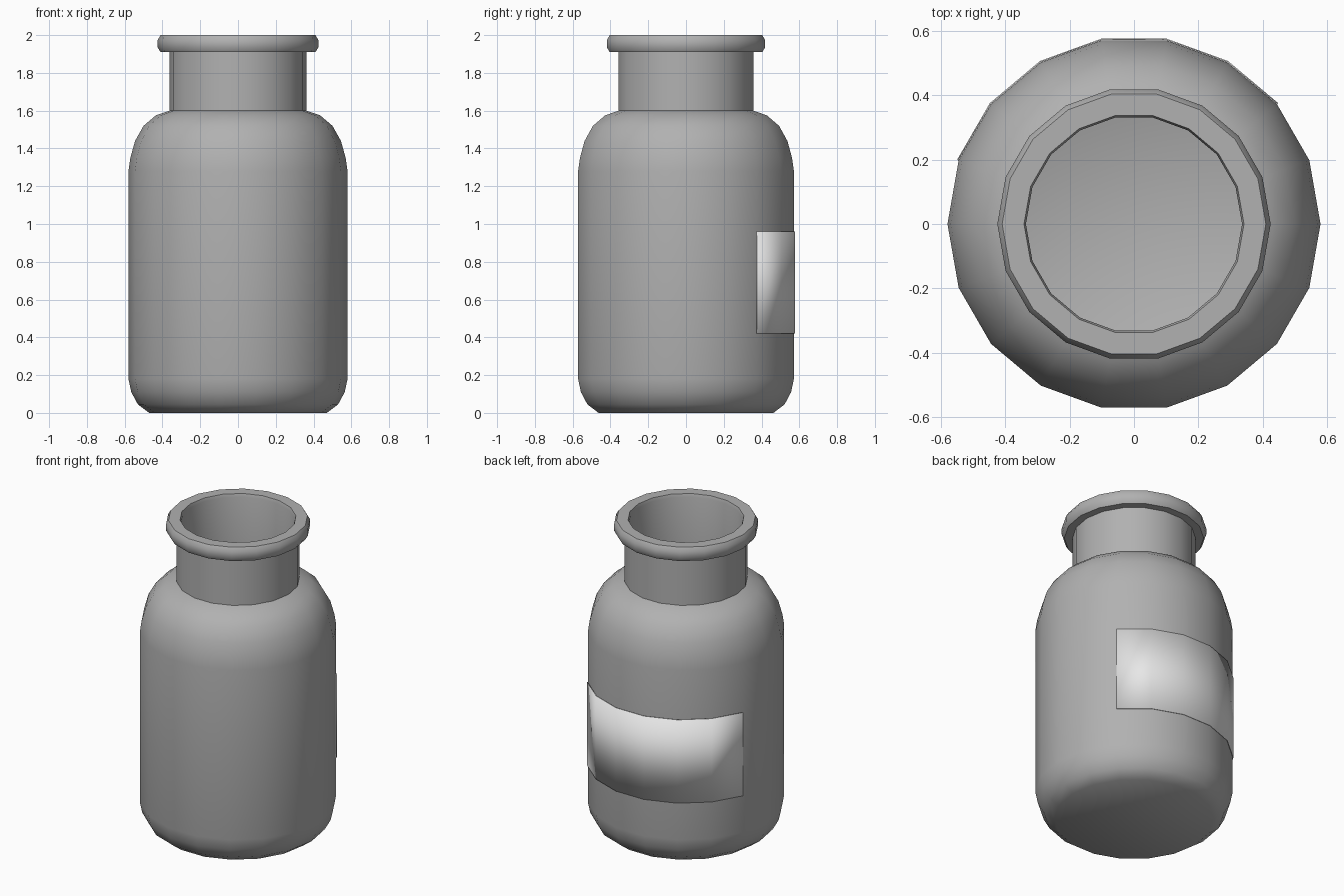
import bpy, bmesh, math

cube = bpy.data.objects.get("Cube")
if cube:
    bpy.data.objects.remove(cube, do_unlink=True)

SIDES = 18
STEP = 2 * math.pi / SIDES


def make_material(name, value):
    mat = bpy.data.materials.new(name)
    mat.use_nodes = True
    colour = (value, value, value, 1)
    mat.diffuse_color = colour
    mat.node_tree.nodes["Principled BSDF"].inputs["Base Color"].default_value = colour
    return mat


def sweep(name, profile, mat, first=0, count=SIDES, caps=False):
    """Turn a (radius, height) profile around z, starting at side number first."""
    bm = bmesh.new()
    full = count == SIDES
    rings = []
    for i in range(count if full else count + 1):
        a = (first + i) * STEP
        rings.append([bm.verts.new((r * math.cos(a), r * math.sin(a), z)) for r, z in profile])
    for i in range(count):
        a, b = rings[i], rings[(i + 1) % len(rings)]
        for j in range(len(profile) - 1):
            bm.faces.new((a[j], b[j], b[j + 1], a[j + 1]))
    if caps:
        bm.faces.new([ring[0] for ring in reversed(rings)])
        bm.faces.new([ring[-1] for ring in rings])
    mesh = bpy.data.meshes.new(name)
    bm.to_mesh(mesh)
    bm.free()
    obj = bpy.data.objects.new(name, mesh)
    bpy.context.collection.objects.link(obj)
    mesh.materials.append(mat)
    bpy.ops.object.select_all(action="DESELECT")
    obj.select_set(True)
    bpy.context.view_layer.objects.active = obj
    bpy.ops.object.shade_smooth_by_angle(angle=math.radians(50))
    return obj


glass = make_material("grey glass", 0.44)
paper = make_material("pale label", 0.8)

# Outer wall from base to lip, then the inner wall back down to the floor
outer = [(0.47, 0), (0.53, 0.045), (0.565, 0.11), (0.58, 0.18),
         (0.58, 1.28), (0.57, 1.35), (0.545, 1.44), (0.5, 1.52),
         (0.435, 1.575), (0.362, 1.6), (0.362, 1.91)]
lip = [(0.41, 1.91), (0.425, 1.935), (0.425, 1.975), (0.41, 2), (0.342, 2), (0.336, 1.98)]
inner = [(0.336, 1.58), (0.42, 1.54), (0.52, 1.42), (0.55, 1.28),
         (0.55, 0.18), (0.51, 0.07), (0.45, 0.03)]
sweep("bottle", outer + lip + inner, glass, caps=True)

# Label wrapped around the back
label = sweep("label", [(0.585, 0.42), (0.585, 0.96)], paper, first=2, count=6)
thick = label.modifiers.new("thickness", "SOLIDIFY")
thick.thickness = 0.004
thick.offset = -1
